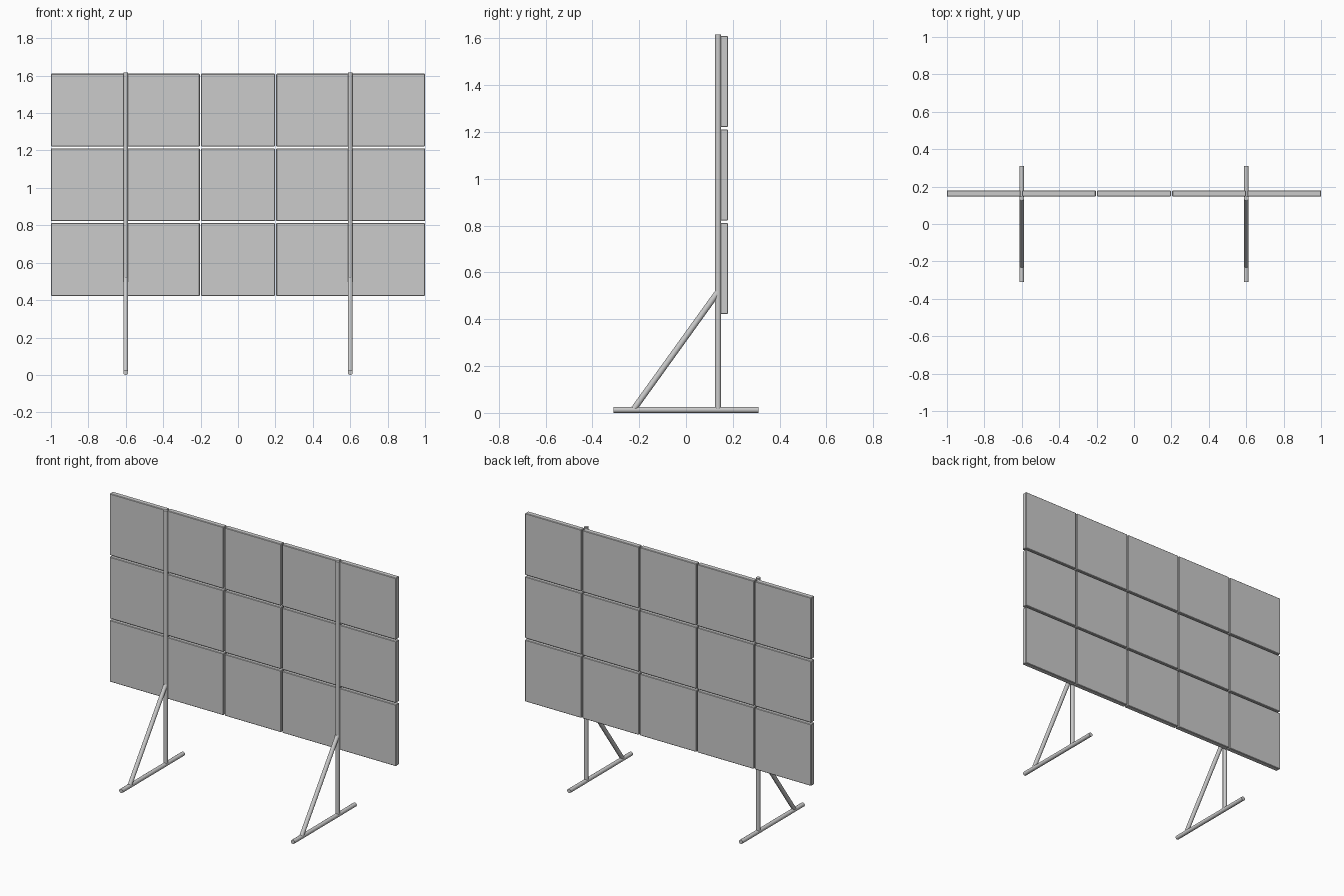
import bpy
from mathutils import Vector

if "Cube" in bpy.data.objects:
    bpy.data.objects.remove(bpy.data.objects["Cube"])

R = 0.013  # tube radius


def tube(name, a, b):
    a, b = Vector(a), Vector(b)
    d = b - a
    bpy.ops.mesh.primitive_cylinder_add(vertices=16, radius=R, depth=d.length, location=(a + b) / 2)
    o = bpy.context.object
    o.name = name
    o.rotation_euler = d.to_track_quat('Z', 'Y').to_euler()
    bpy.ops.object.shade_smooth_by_angle()
    return o


def panel(name, x, z):
    bpy.ops.mesh.primitive_cube_add(size=1, location=(x, 0.163, z))
    o = bpy.context.object
    o.name = name
    o.scale = (0.394, 0.033, 0.389)
    bpy.ops.object.transform_apply(location=False, rotation=False, scale=True)
    # thin chamfer round the panel edges
    m = o.modifiers.new("edge_chamfer", 'BEVEL')
    m.width = 0.003
    m.segments = 1
    return o


# Two stands: foot, post and diagonal brace
for side, x in (("left", -0.6), ("right", 0.6)):
    tube(side + "_foot", (x, -0.31, R), (x, 0.31, R))
    tube(side + "_post", (x, 0.137, R), (x, 0.137, 1.616))
    tube(side + "_brace", (x, -0.222, 0.018), (x, 0.137, 0.517))

# Wall of 5 x 3 panels
for row in range(3):
    for col in range(5):
        panel(f"panel_{row + 1}_{col + 1}", (col - 2) * 0.4015, 0.617 + row * 0.3995)
